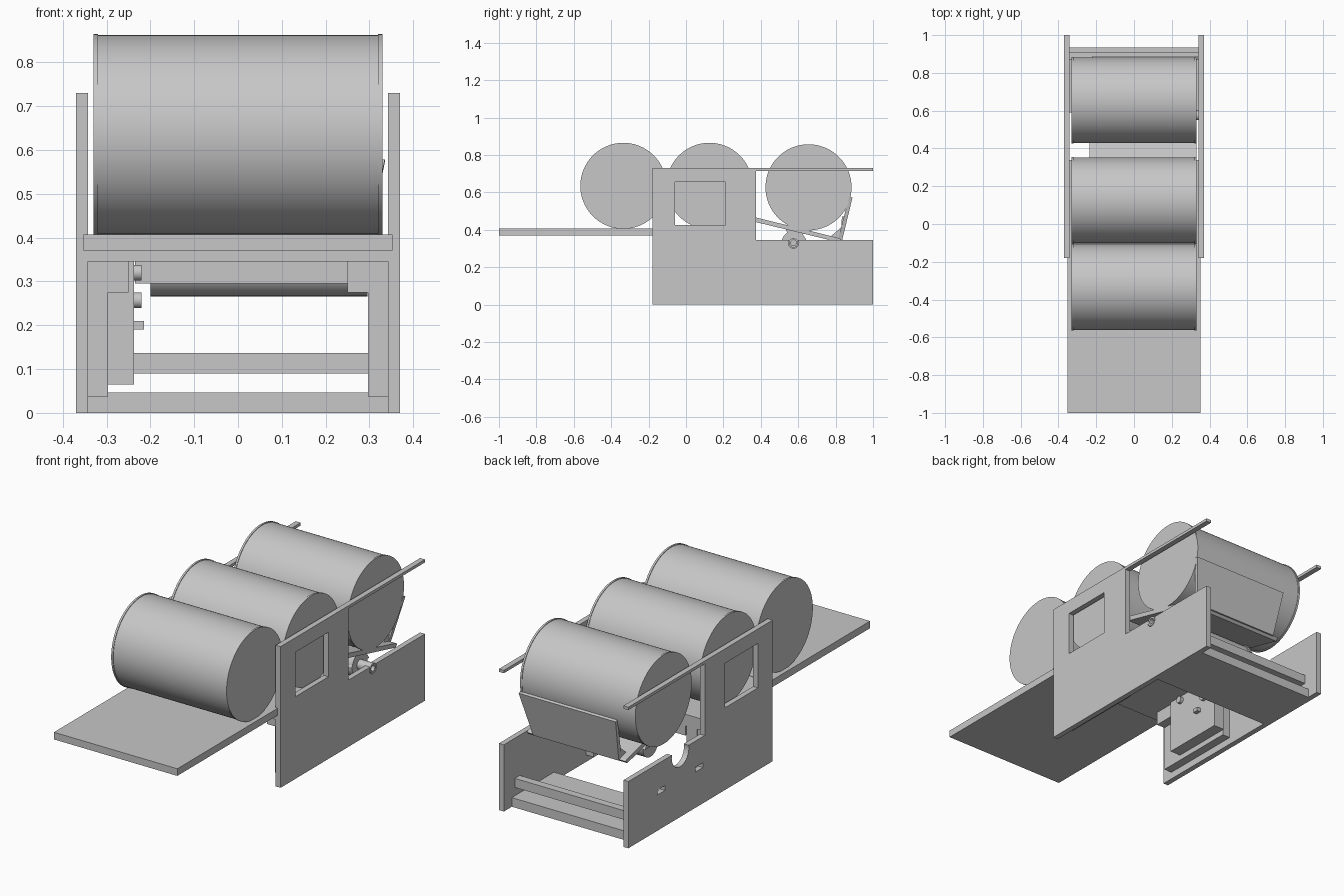
import bpy, bmesh, math
from mathutils import Matrix

old = bpy.data.objects.get("Cube")
if old:
    bpy.data.objects.remove(old, do_unlink=True)

GREY = (0.57, 0.57, 0.57, 1)
grey = bpy.data.materials.new("plain grey")
grey.use_nodes = True
grey.diffuse_color = GREY
grey.node_tree.nodes["Principled BSDF"].inputs["Base Color"].default_value = GREY


def finish(bm, name):
    bmesh.ops.recalc_face_normals(bm, faces=bm.faces)
    mesh = bpy.data.meshes.new(name)
    bm.to_mesh(mesh)
    bm.free()
    mesh.materials.append(grey)
    ob = bpy.data.objects.new(name, mesh)
    bpy.context.collection.objects.link(ob)
    return ob


def prism(name, profile, x0, x1):
    """Side profile of (y, z) points, extruded across x."""
    bm = bmesh.new()
    face = bm.faces.new([bm.verts.new((x0, y, z)) for y, z in profile])
    out = bmesh.ops.extrude_face_region(bm, geom=[face])
    moved = [v for v in out["geom"] if isinstance(v, bmesh.types.BMVert)]
    bmesh.ops.translate(bm, verts=moved, vec=(x1 - x0, 0, 0))
    return finish(bm, name)


def box(name, x0, x1, y0, y1, z0, z1):
    return prism(name, [(y0, z0), (y1, z0), (y1, z1), (y0, z1)], x0, x1)


def rod(name, x0, x1, y, z, r, sides=32):
    """Cylinder lying along x."""
    bm = bmesh.new()
    turn = Matrix.Translation(((x0 + x1) / 2, y, z)) @ Matrix.Rotation(math.pi / 2, 4, "Y")
    bmesh.ops.create_cone(bm, cap_ends=True, segments=sides, radius1=r, radius2=r,
                          depth=x1 - x0, matrix=turn)
    return finish(bm, name)


def activate(ob):
    bpy.ops.object.select_all(action="DESELECT")
    bpy.context.view_layer.objects.active = ob
    ob.select_set(True)


def smooth(ob):
    activate(ob)
    bpy.ops.object.shade_smooth_by_angle(angle=math.radians(35))


def cut(ob, cutters):
    for c in cutters:
        mod = ob.modifiers.new("cut", "BOOLEAN")
        mod.operation, mod.solver, mod.object = "DIFFERENCE", "EXACT", c
        activate(ob)
        bpy.ops.object.modifier_apply(modifier=mod.name)
        bpy.data.objects.remove(c, do_unlink=True)


# Side panels: tall front part, low rear part and a thin top rail
OUTLINE = [(-.18, 0), (1, 0), (1, .345), (.375, .345), (.375, .715),
           (1, .715), (1, .73), (-.18, .73)]
PIVOT = (.575, .33)
for side, name in ((-1, "right_panel"), (1, "left_panel")):
    a, b = sorted((side * .342, side * .37))
    panel = prism(name, OUTLINE, a, b)
    cutters = [box("window_cutter", a - .1, b + .1, -.06, .21, .425, .655),
               rod("notch_cutter", a - .1, b + .1, *PIVOT, .07 if side < 0 else .028)]
    if side < 0:
        cutters += [box("slot_cutter", a - .1, b + .1, y - .03, y + .03, .185, .21)
                    for y in (.42, .73)]
    cut(panel, cutters)

# Loading deck and its supports
box("front_platform", -.353, .353, -1, -.18, .37, .407)
box("inner_deck", -.342, .342, -.18, .34, .37, .405)
box("deck_underlay", -.342, .342, -.18, .34, .345, .37)
box("deck_crossbar", -.235, .25, .28, .34, .295, .345)
for side, name in ((-1, "right"), (1, "left")):
    a, b = sorted((side * .25, side * .297))
    box(name + "_deck_beam", a, b, -.12, .33, .275, .345)
    a, b = sorted((side * .297, side * .342))
    box(name + "_inner_board", a, b, -.12, .33, .037, .345)

# Drive box with its small knobs
box("drive_box", -.297, -.237, 0, .336, .065, .345)
box("switch", -.24, -.215, .2, .23, .19, .21)
for y, z in ((.26, .257), (.08, .32)):
    smooth(rod("knob", -.24, -.22, y, z, .018, 24))

# Rear floor plate and crossbar
box("rear_floor", -.342, .342, .59, .935, 0, .047)
box("rear_crossbar", -.342, .342, .87, .91, .09, .137)

# Drums with a rim at both ends
for i, (y, z) in enumerate(((-.335, .635), (.125, .635), (.655, .627))):
    drum = "drum_%d" % (i + 1)
    smooth(rod(drum, -.325, .325, y, z, .227, 96))
    for x in (-.33, .32):
        smooth(rod(drum + "_rim", x, x + .01, y, z, .23, 96))

# Tilting cradle: sloping bed plate and flared back plate
prism("cradle_bed", [(.35, .447), (.815, .334), (.83, .348), (.82, .355), (.35, .472)],
      -.235, .33)
back = prism("cradle_back", [(.812, .345), (.835, .345), (.89, .572), (.872, .578)],
             -.22, .335)
for v in back.data.vertices:
    if v.co.z < .4:
        v.co.x = .29 if v.co.x > 0 else -.2
for x in (-.2, .27):
    prism("cradle_gusset", [(.76, .352), (.825, .352), (.85, .47), (.833, .47), (.832, .415)],
          x, x + .02)

# Pivot shaft, hub brackets and hollow pin
smooth(rod("pivot_shaft", -.2, .295, *PIVOT, .064, 40))
for x in (-.22, .275):
    prism("hub_bracket", [(.505, .335), (.65, .335), (.625, .375), (.64, .395),
                          (.53, .42), (.54, .385)], x, x + .02)
pin = rod("pivot_pin", .29, .37, *PIVOT, .025)
cut(pin, [rod("pin_cutter", .31, .4, *PIVOT, .015)])
smooth(pin)
